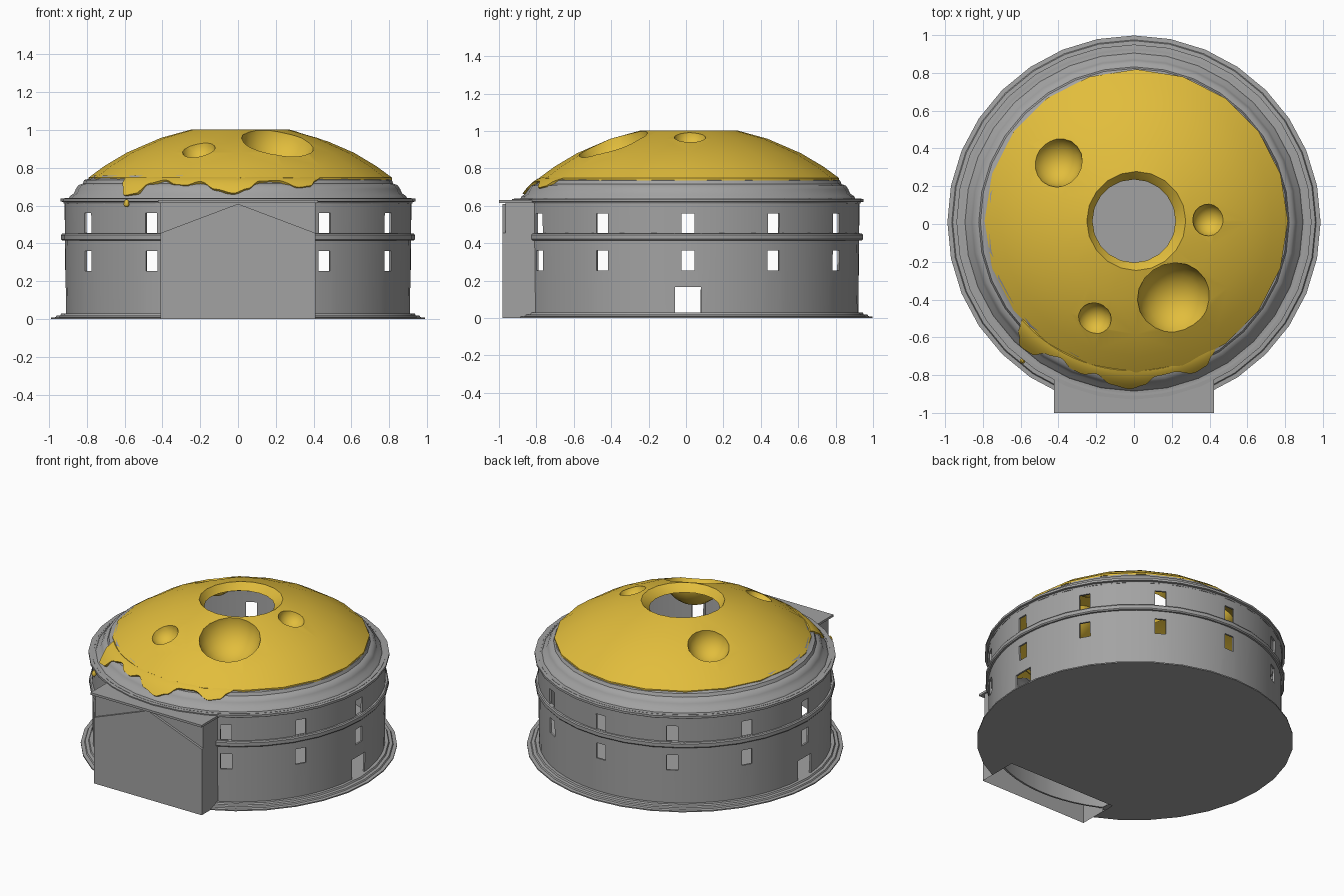
import bpy, bmesh, math
from mathutils import Vector

if "Cube" in bpy.data.objects:
    bpy.data.objects.remove(bpy.data.objects["Cube"])

CY = 0.01  # centre of the round drum in y


def material(name, rgb):
    m = bpy.data.materials.new(name)
    m.diffuse_color = (*rgb, 1)
    m.use_nodes = True
    m.node_tree.nodes["Principled BSDF"].inputs["Base Color"].default_value = m.diffuse_color
    return m


GREY = material("stone_grey", (0.365, 0.365, 0.365))
YELLOW = material("cheese_yellow", (0.76, 0.51, 0.045))


def finish(bm, name, mat, smooth=30, recalc=True):
    if recalc:
        bmesh.ops.recalc_face_normals(bm, faces=bm.faces)
    me = bpy.data.meshes.new(name)
    bm.to_mesh(me)
    bm.free()
    ob = bpy.data.objects.new(name, me)
    bpy.context.collection.objects.link(ob)
    me.materials.append(mat)
    if smooth:
        shade(ob, smooth)
    return ob


def shade(ob, angle):
    bpy.ops.object.select_all(action='DESELECT')
    ob.select_set(True)
    bpy.context.view_layer.objects.active = ob
    bpy.ops.object.shade_smooth_by_angle(angle=math.radians(angle))


def apply_modifiers(ob):
    bpy.context.view_layer.update()
    me = bpy.data.meshes.new_from_object(ob.evaluated_get(bpy.context.evaluated_depsgraph_get()))
    ob.modifiers.clear()
    ob.data = me


def thicken(ob, amount, angle):
    mod = ob.modifiers.new("thickness", 'SOLIDIFY')
    mod.thickness = amount
    mod.offset = -1
    apply_modifiers(ob)
    shade(ob, angle)


def polar(r, a, z):
    return Vector((r * math.cos(a), CY + r * math.sin(a), z))


def lathe(name, profile, segs, mat, closed=False, smooth=30):
    bm = bmesh.new()
    rings = []
    for r, z in profile:
        if r == 0:
            rings.append([bm.verts.new((0, CY, z))] * segs)
        else:
            rings.append([bm.verts.new(polar(r, math.tau * i / segs, z)) for i in range(segs)])
    pairs = list(zip(rings, rings[1:])) + ([(rings[-1], rings[0])] if closed else [])
    for a, b in pairs:
        for i in range(segs):
            j = (i + 1) % segs
            bm.faces.new(list(dict.fromkeys((a[i], a[j], b[j], b[i]))))
    return finish(bm, name, mat, smooth)


def box(name, x, y0, y1, z0, z1, mat, drop=()):
    bm = bmesh.new()
    bmesh.ops.create_cube(bm, size=1)
    for v in bm.verts:
        v.co = (2 * x * v.co.x, y0 + (v.co.y + .5) * (y1 - y0), z0 + (v.co.z + .5) * (z1 - z0))
    bm.normal_update()
    gone = [f for f in bm.faces if any(f.normal.dot(Vector(d)) > .9 for d in drop)]
    bmesh.ops.delete(bm, geom=gone, context='FACES')
    return finish(bm, name, mat, 0, recalc=False)


# stepped base with floor, cut open inside the porch
plinth = lathe("base_plinth", [(0, 0), (.988, 0), (.988, .008), (.965, .01), (.96, .018),
                               (.94, .02), (.935, .03), (0, .03)], 32, GREY)
bm = bmesh.new()
bm.from_mesh(plinth.data)
for co, no in (((-.41, 0, 0), (1, 0, 0)), ((.41, 0, 0), (1, 0, 0)), ((0, -.7, 0), (0, 1, 0))):
    bmesh.ops.bisect_plane(bm, geom=bm.verts[:] + bm.edges[:] + bm.faces[:], plane_co=co, plane_no=no)
bmesh.ops.delete(bm, context='FACES', geom=[
    f for f in bm.faces if abs(f.calc_center_median().x) < .41 and f.calc_center_median().y < -.7])
bm.to_mesh(plinth.data)
bm.free()

# drum wall: a grid in angle and height with window and door cells left out
W, D = 2.2, 4.4
steps = [-D, -W, W, D, 9.5, 15, 20.5]
angles = [30 * k + s for k in range(12) for s in steps]
levels = [.03, .165, .255, .36, .455, .56, .64]
bm = bmesh.new()
grid = [[bm.verts.new(polar(.912 + .01 * z, math.radians(a), z)) for a in angles] for z in levels]
n = len(angles)
for row in range(len(levels) - 1):
    for i in range(n):
        k, s = divmod(i, len(steps))
        window = s == 1 and row in (2, 4)
        door = k in (0, 6) and s in (0, 1, 2) and row == 0
        if not (window or door):
            j = (i + 1) % n
            bm.faces.new((grid[row][i], grid[row][j], grid[row + 1][j], grid[row + 1][i]))
thicken(finish(bm, "drum_wall", GREY, recalc=False), .012, 30)

# bands round the drum
lathe("middle_band", [(.905, .415), (.93, .415), (.936, .422), (.936, .445), (.93, .452), (.905, .455)],
      32, GREY, True)
lathe("upper_cornice", [(.905, .61), (.922, .612), (.925, .62), (.94, .622), (.94, .637), (.905, .64)],
      32, GREY, True)
lathe("roof_moulding", [(.925, .637), (.895, .64), (.888, .652), (.868, .665), (.858, .688),
                        (.845, .708), (.822, .716), (.813, .736), (.785, .744), (.77, .76)],
      32, GREY, smooth=40)

# dome: a solid cap with the round opening, pitted by spheres, then emptied to a shell
R, ZC, DX, DY = 1.288, -.259, .012, .006


def cap_z(r):
    return math.sqrt(R * R - r * r) + ZC


profile = [(.22, .5), (.22, .955), (.232, .97), (.262, cap_z(.262))]
profile += [(r, cap_z(r)) for r in (.42, .6, .72, .803)] + [(.803, .5)]
dome = lathe("cheese_dome", profile, 20, YELLOW, True, 0)
for v in dome.data.vertices:
    if math.hypot(v.co.x, v.co.y - CY) < .24:
        v.co.x -= DX
pits = [(.212, -.394, .194), (-.402, .326, .132), (.393, .021, .084), (-.208, -.501, .088)]
cutters = []
for x, y, r in pits:
    x, y = x - DX, y - DY
    d = Vector((x, y - CY, cap_z(math.hypot(x, y - CY)) - ZC)).normalized()
    bm = bmesh.new()
    bmesh.ops.create_uvsphere(bm, u_segments=20, v_segments=12, radius=r * 1.03)
    bmesh.ops.translate(bm, verts=bm.verts, vec=Vector((0, CY, ZC)) + d * (R + .15 * r))
    cut = finish(bm, "pit_cutter", YELLOW, 0)
    cut.hide_render = True
    cutters.append(cut)
    mod = dome.modifiers.new("pit", 'BOOLEAN')
    mod.operation = 'DIFFERENCE'
    mod.solver = 'EXACT'
    mod.object = cut
apply_modifiers(dome)
bm = bmesh.new()
bm.from_mesh(dome.data)
bmesh.ops.delete(bm, geom=[f for f in bm.faces if any(v.co.z < .55 for v in f.verts)], context='FACES')
rim = [e for e in bm.edges if e.is_boundary and min(v.co.z for v in e.verts) < .8]
bmesh.ops.delete(bm, geom=[v for v in bm.verts if not v.link_faces], context='VERTS')
# small lip under the dome edge
lip = bmesh.ops.extrude_edge_only(bm, edges=rim)["geom"] if rim else []
for v in [g for g in lip if isinstance(g, bmesh.types.BMVert)]:
    v.co.z -= .012
bm.to_mesh(dome.data)
bm.free()
shade(dome, 30)
dome.location = (DX, DY, 0)
for cut in cutters:
    bpy.data.objects.remove(cut)

# melted drips over the front edge: (degrees from the front, reach)
reach = [(-49, .79), (-46, .85), (-42.5, .892), (-37.5, .885), (-34, .84), (-28, .818), (-23, .845),
         (-19, .85), (-14, .828), (-8, .868), (-1.5, .884), (3.5, .865), (8, .825), (15, .822),
         (22, .86), (27, .852), (30, .82), (34, .79)]
bm = bmesh.new()
cols = []
COUNT = 84
for i in range(COUNT):
    a = -49 + 83 * i / (COUNT - 1)
    k = max(j for j in range(len(reach) - 1) if reach[j][0] <= a)
    (a0, r0), (a1, r1) = reach[k], reach[k + 1]
    t = (a - a0) / (a1 - a0)
    end = r0 + (r1 - r0) * t * t * (3 - 2 * t)
    # first row is buried under the dome, the rest runs down the moulding
    col = [bm.verts.new(polar(.77, math.radians(a - 90), cap_z(.77) - .03))]
    for j in range(6):
        r = .787 + (end - .787) * j / 5
        u = max(0, (r - .787) / .1)
        col.append(bm.verts.new(polar(r, math.radians(a - 90), .752 - .035 * u - .055 * u * u)))
    cols.append(col)
for a, b in zip(cols, cols[1:]):
    for j in range(len(a) - 1):
        bm.faces.new((a[j], a[j + 1], b[j + 1], b[j]))
thicken(finish(bm, "cheese_drips", YELLOW, 40, recalc=False), .018, 50)

# falling drop
bm = bmesh.new()
bmesh.ops.create_uvsphere(bm, u_segments=12, v_segments=8, radius=.015)
for v in bm.verts:
    v.co.z *= 1.8 if v.co.z > 0 else 1
bmesh.ops.translate(bm, verts=bm.verts, vec=(-.59, -.725, .607))
finish(bm, "cheese_drop", YELLOW)

# entrance porch, open underneath and towards the drum
DOWN, BACK = (0, 0, -1), (0, 1, 0)
box("porch_body", .41, -.98, -.79, 0, .455, GREY, (DOWN, BACK))
box("porch_attic", .41, -.965, -.79, .455, .615, GREY, (DOWN, BACK))
box("porch_roof", .423, -1, -.79, .615, .63, GREY)

# triangular gable on the porch front
bm = bmesh.new()
front = [bm.verts.new(p) for p in ((-.41, -.98, .455), (.41, -.98, .455), (0, -.98, .61))]
face = bm.faces.new(front)
new = bmesh.ops.extrude_face_region(bm, geom=[face])["geom"]
bmesh.ops.translate(bm, verts=[g for g in new if isinstance(g, bmesh.types.BMVert)], vec=(0, .03, 0))
finish(bm, "porch_gable", GREY, 0)
